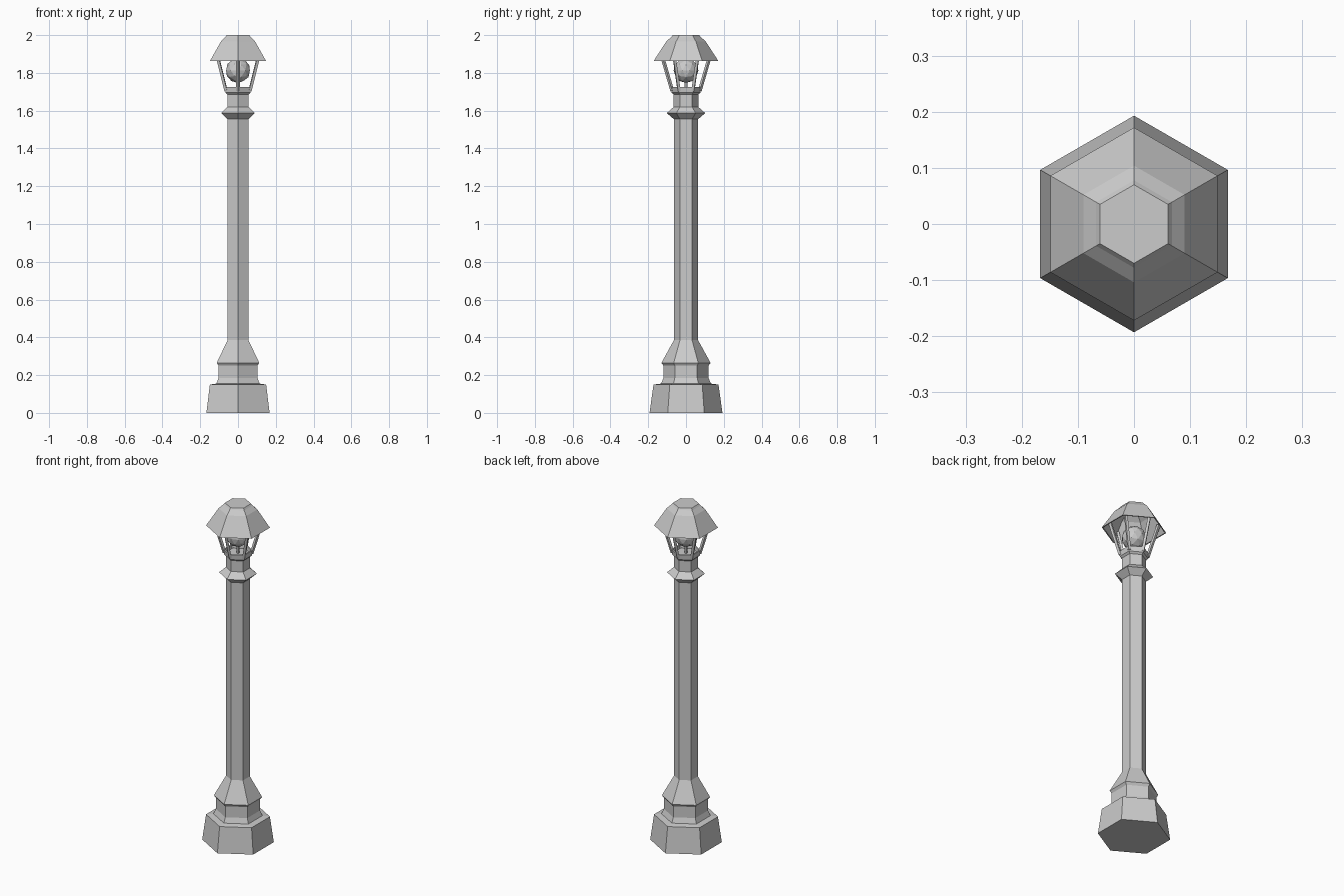
import bpy, bmesh
from math import cos, sin, tau, pi
from mathutils import Vector, Matrix

if "Cube" in bpy.data.objects:
    bpy.data.objects.remove(bpy.data.objects["Cube"])


def finish(bm, name):
    bmesh.ops.recalc_face_normals(bm, faces=bm.faces)
    me = bpy.data.meshes.new(name)
    bm.to_mesh(me)
    bm.free()
    ob = bpy.data.objects.new(name, me)
    bpy.context.collection.objects.link(ob)
    return ob


def hex_lathe(name, profile, sides=6):
    """Spin (radius, height) points into a six-sided solid with corners on the y axis."""
    bm = bmesh.new()
    rings = [[bm.verts.new((r * cos(pi / 2 + tau * i / sides), r * sin(pi / 2 + tau * i / sides), z))
              for i in range(sides)] for r, z in profile]
    for a, b in zip(rings, rings[1:]):
        for i in range(sides):
            j = (i + 1) % sides
            bm.faces.new((a[i], a[j], b[j], b[i]))
    bm.faces.new(rings[0])
    bm.faces.new(rings[-1])
    return finish(bm, name)


# Stepped plinth with flared foot
hex_lathe("base", [(0.193, 0), (0.172, 0.15), (0.132, 0.155), (0.119, 0.185), (0.119, 0.25),
                   (0.13, 0.265), (0.064, 0.385)])

# Post with the collar ring and the neck above it
hex_lathe("post", [(0.064, 0.385), (0.064, 1.555), (0.102, 1.587), (0.065, 1.62), (0.065, 1.69)])

# Shallow cup that holds the lantern
hex_lathe("lantern_cup", [(0.065, 1.685), (0.076, 1.695), (0.08, 1.725), (0.071, 1.725), (0.068, 1.705)])

# Hollow roof: outer surface down from the crown, then the inner surface back up
hex_lathe("roof", [(0.07, 2.0), (0.078, 1.99), (0.104, 1.967), (0.172, 1.862),
                   (0.165, 1.862), (0.098, 1.96), (0.07, 1.982)])

# Six slanted lantern bars, one at each corner
bm = bmesh.new()
for k in range(6):
    d = Vector((cos(pi / 2 + tau * k / 6), sin(pi / 2 + tau * k / 6), 0))
    lo = d * 0.073 + Vector((0, 0, 1.705))
    hi = d * 0.131 + Vector((0, 0, 1.905))
    axis = hi - lo
    rot = axis.to_track_quat('Z', 'Y').to_matrix().to_4x4()
    bmesh.ops.create_cone(bm, cap_ends=True, segments=4, radius1=0.01, radius2=0.01,
                          depth=axis.length, matrix=Matrix.Translation((lo + hi) / 2) @ rot)
finish(bm, "lantern_bars")

# Faceted bulb on a thin stem
bm = bmesh.new()
bmesh.ops.create_icosphere(bm, subdivisions=2, radius=0.066, matrix=Matrix.Translation((0, 0, 1.813)))
finish(bm, "bulb")
hex_lathe("bulb_stem", [(0.008, 1.70), (0.008, 1.76)])
